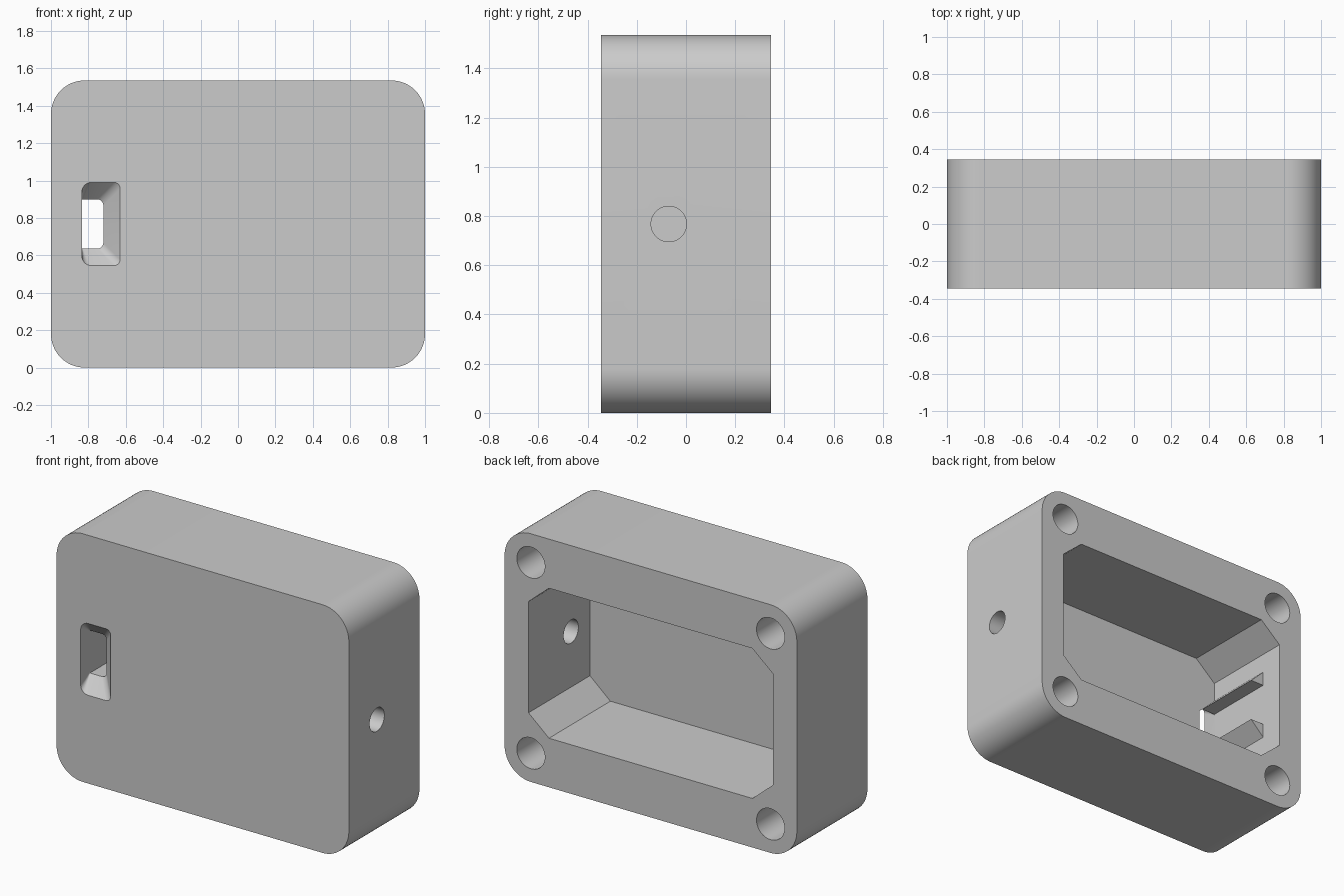
import bpy, bmesh, math
from mathutils import Matrix

cube = bpy.data.objects.get("Cube")
if cube:
    bpy.data.objects.remove(cube, do_unlink=True)

DEPTH, HEIGHT = 0.69, 1.535
FRONT, BACK = -DEPTH / 2, DEPTH / 2
MID = HEIGHT / 2
FLOOR = BACK - 0.6       # inner face of the front wall
WALL = 0.836             # half width of the cavity
EPS = 0.02

grey = bpy.data.materials.new("plain grey plastic")
grey.use_nodes = True
colour = (0.6, 0.6, 0.6, 1)
grey.diffuse_color = colour
grey.node_tree.nodes["Principled BSDF"].inputs["Base Color"].default_value = colour


def finish(name, bm):
    bmesh.ops.recalc_face_normals(bm, faces=bm.faces)
    mesh = bpy.data.meshes.new(name)
    bm.to_mesh(mesh)
    bm.free()
    mesh.materials.append(grey)
    ob = bpy.data.objects.new(name, mesh)
    bpy.context.collection.objects.link(ob)
    return ob


def rounded(x0, x1, z0, z1, radii, steps=12):
    """Rectangle outline; radii are (rx, rz) for right-top, left-top, left-bottom, right-bottom."""
    points = []
    corners = [(x1, z1, 1, 1), (x0, z1, -1, 1), (x0, z0, -1, -1), (x1, z0, 1, -1)]
    for i, ((x, z, sx, sz), (rx, rz)) in enumerate(zip(corners, radii)):
        for k in range(steps + 1):
            a = math.pi / 2 * (i + k / steps)
            points.append((x - sx * rx + rx * math.cos(a), z - sz * rz + rz * math.sin(a)))
    return points


def loft(name, near, y0, far, y1):
    """Solid between two matching outlines at two depths."""
    bm = bmesh.new()
    a = [bm.verts.new((x, y0, z)) for x, z in near]
    b = [bm.verts.new((x, y1, z)) for x, z in far]
    n = len(a)
    bm.faces.new(a)
    bm.faces.new(b)
    for i in range(n):
        j = (i + 1) % n
        bm.faces.new((a[i], a[j], b[j], b[i]))
    return finish(name, bm)


def cylinder(name, radius, length, centre, axis):
    bm = bmesh.new()
    turn = Matrix.Rotation(math.pi / 2, 4, axis)
    bmesh.ops.create_cone(bm, cap_ends=True, segments=48, radius1=radius, radius2=radius,
                          depth=length, matrix=Matrix.Translation(centre) @ turn)
    return finish(name, bm)


# Rounded case body
outline = rounded(-1, 1, 0, HEIGHT, [(0.18, 0.18)] * 4, 16)
case = loft("case_body", outline, FRONT, outline, BACK)
cutters = []

# Cavity with chamfered corners, open at the back
hollow = rounded(-WALL, WALL, MID - 0.464, MID + 0.464, [(0.14, 0.12)] * 4, 1)
cutters.append(loft("cavity_cutter", hollow, FLOOR, hollow, BACK + EPS))

# Blind screw holes in the back corners
for sx in (-1, 1):
    for sz in (-1, 1):
        cutters.append(cylinder("screw_hole_cutter", 0.096, 1.0,
                                (sx * 0.82, BACK, MID + sz * 0.59), 'X'))

# Round cable hole in the left wall
cutters.append(cylinder("cable_hole_cutter", 0.072, 0.3, (0.95, -0.07, MID), 'Y'))


# Funnel-shaped port in the front wall, narrowing inwards on three sides
def port(y):
    t = (y - FRONT) / (FLOOR - FRONT)
    grow = 0.09 * (1 - t)
    left = max(0.002, 0.05 * (1 - t))
    right = 0.032
    return rounded(-WALL + 0.001, -0.72 + grow, MID - 0.132 - grow, MID + 0.132 + grow,
                   [(right, right), (left, left), (left, left), (right, right)], 8)


y0, y1 = FRONT - 0.01, FLOOR + 0.005
cutters.append(loft("port_cutter", port(y0), y0, port(y1), y1))

for cutter in cutters:
    cutter.hide_render = True
    mod = case.modifiers.new("cut", 'BOOLEAN')
    mod.operation, mod.solver, mod.object = 'DIFFERENCE', 'EXACT', cutter
    bpy.ops.object.select_all(action='DESELECT')
    bpy.context.view_layer.objects.active = case
    case.select_set(True)
    bpy.ops.object.modifier_apply(modifier=mod.name)
    bpy.data.objects.remove(cutter, do_unlink=True)
bpy.ops.object.shade_smooth_by_angle(angle=math.radians(30))

# Pair of wedge rails on the inner right wall, above and below the port
for name, s in (("upper_rail", 1), ("lower_rail", -1)):
    flat, root = MID + s * 0.133, MID + s * 0.223
    wedge = [(-WALL - 0.01, flat), (-WALL + 0.093, flat), (-WALL, root), (-WALL - 0.01, root)]
    loft(name, wedge, FLOOR, wedge, 0.195)
